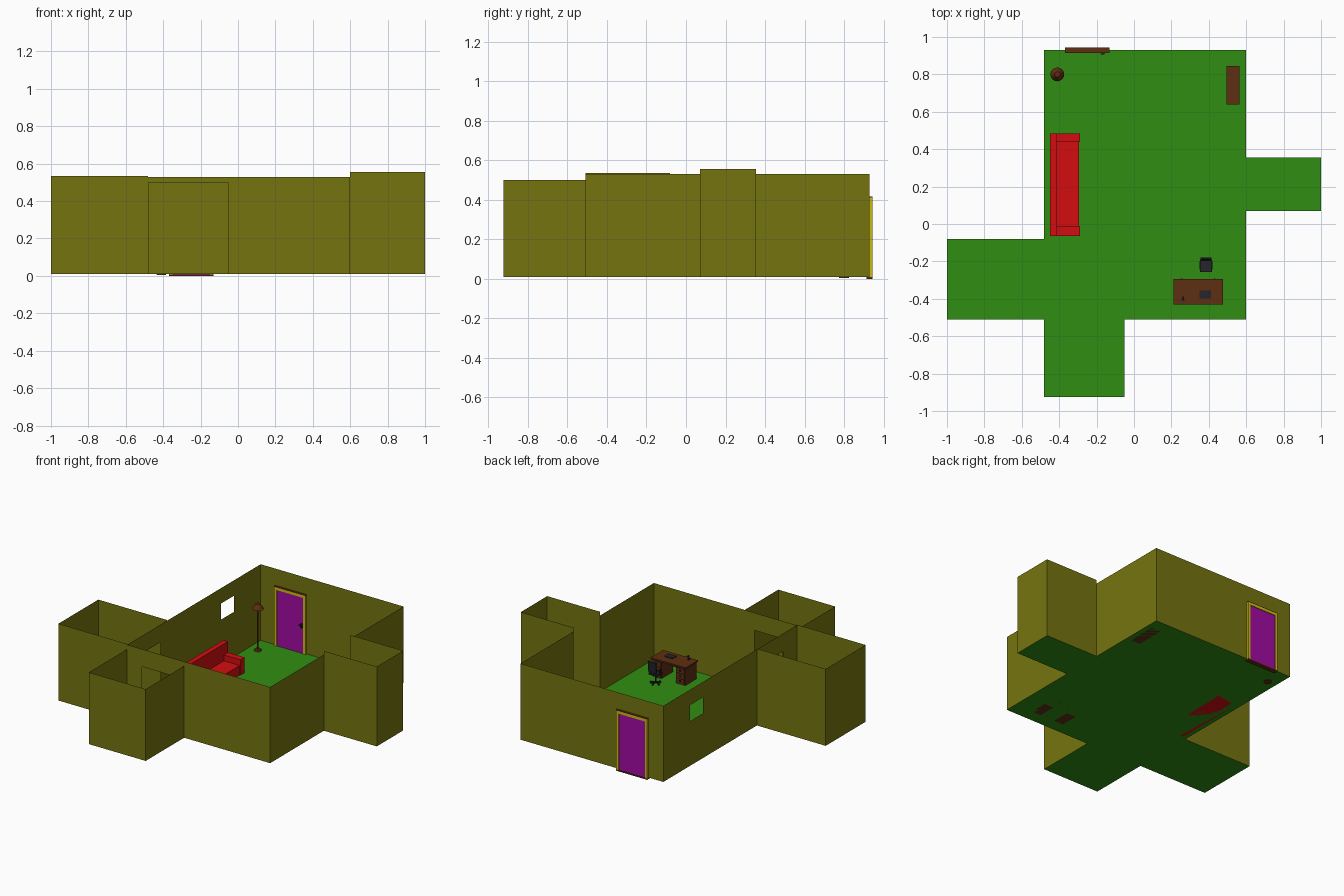
import bpy, bmesh, math
from mathutils import Matrix, Vector

if "Cube" in bpy.data.objects:
    bpy.data.objects.remove(bpy.data.objects["Cube"])


def mat(name, c):
    m = bpy.data.materials.new(name)
    m.diffuse_color = (*c, 1)
    m.use_nodes = True
    m.node_tree.nodes["Principled BSDF"].inputs["Base Color"].default_value = m.diffuse_color
    return m


OLIVE = mat("olive_wall", (0.175, 0.175, 0.005))
GREEN = mat("green_floor", (0.03, 0.27, 0.006))
RED = mat("red_fabric", (0.65, 0.004, 0.005))
BROWN = mat("brown_wood", (0.11, 0.028, 0.006))
PURPLE = mat("purple_door", (0.36, 0.003, 0.36))
YELLOW = mat("yellow_trim", (0.6, 0.5, 0.005))
DARK = mat("dark_plastic", (0.018, 0.018, 0.024))
F = 0.01  # floor level


def finish(name, bm, m):
    me = bpy.data.meshes.new(name)
    bm.to_mesh(me)
    bm.free()
    ob = bpy.data.objects.new(name, me)
    me.materials.append(m)
    bpy.context.collection.objects.link(ob)
    return ob


def boxes(name, m, *spans):
    """One object made of boxes given as (x0, x1, y0, y1, z0, z1)."""
    bm = bmesh.new()
    for x0, x1, y0, y1, z0, z1 in spans:
        M = Matrix.Translation(((x0 + x1) / 2, (y0 + y1) / 2, (z0 + z1) / 2))
        bmesh.ops.create_cube(bm, size=1, matrix=M @ Matrix.Diagonal((x1 - x0, y1 - y0, z1 - z0, 1)))
    return finish(name, bm, m)


def cone(name, m, x, y, z0, z1, r0, r1, n=16):
    bm = bmesh.new()
    bmesh.ops.create_cone(bm, cap_ends=True, segments=n, radius1=r0, radius2=r1, depth=z1 - z0,
                          matrix=Matrix.Translation((x, y, (z0 + z1) / 2)))
    return finish(name, bm, m)


def wall(name, p, q, top, holes=()):
    """Upright sheet from p to q; holes are (s0, s1, z0, z1) along the wall."""
    p, q = Vector((*p, 0)), Vector((*q, 0))
    d = (q - p).normalized()
    ss = sorted({0, (q - p).length, *[v for h in holes for v in h[:2]]})
    zs = sorted({F, top, *[v for h in holes for v in h[2:]]})
    bm = bmesh.new()
    for a, b in zip(ss, ss[1:]):
        for u, v in zip(zs, zs[1:]):
            s, z = (a + b) / 2, (u + v) / 2
            if any(h[0] < s < h[1] and h[2] < z < h[3] for h in holes):
                continue
            bm.faces.new([bm.verts.new(p + d * t + Vector((0, 0, w)))
                          for t, w in ((a, u), (b, u), (b, v), (a, v))])
    bmesh.ops.remove_doubles(bm, verts=bm.verts, dist=1e-5)
    return finish(name, bm, OLIVE)


def floor(name, x0, x1, y0, y1):
    bm = bmesh.new()
    bm.faces.new([bm.verts.new((x, y, F)) for x, y in ((x0, y0), (x1, y0), (x1, y1), (x0, y1))])
    return finish(name, bm, GREEN)


# floors of the four rooms
floor("main_floor", -0.48, 0.60, -0.51, 0.93)
floor("left_floor", -1, -0.48, -0.51, -0.08)
floor("front_floor", -0.48, -0.05, -0.925, -0.51)
floor("right_floor", 0.60, 1, 0.07, 0.355)

# main room walls with doorways and a window
H = 0.53
wall("main_left_wall", (-0.48, -0.51), (-0.48, 0.93), H,
     [(0.15, 0.36, F, 0.41), (1.01, 1.155, 0.315, 0.425)])
wall("main_back_wall", (-0.48, 0.93), (0.60, 0.93), H, [(0.12, 0.34, F, 0.405)])
wall("main_front_wall", (-0.48, -0.51), (0.60, -0.51), H, [(0.11, 0.32, F, 0.41)])
wall("main_right_wall_front", (0.60, -0.51), (0.60, 0.07), H)
wall("main_right_wall_back", (0.60, 0.355), (0.60, 0.93), H)


# side rooms: each a run of three walls
def room(name, pts, top):
    for i, (p, q) in enumerate(zip(pts, pts[1:])):
        wall(f"{name}_wall_{i + 1}", p, q, top)


room("left_room", [(-0.48, -0.08), (-1, -0.08), (-1, -0.51), (-0.48, -0.51)], 0.535)
room("front_room", [(-0.48, -0.51), (-0.48, -0.925), (-0.05, -0.925), (-0.05, -0.51)], 0.50)
room("right_room", [(0.60, 0.07), (1, 0.07), (1, 0.355), (0.60, 0.355)], 0.555)

# outer door
boxes("door_frame", YELLOW, (-0.368, -0.35, 0.915, 0.945, 0.008, 0.412),
      (-0.15, -0.132, 0.915, 0.945, 0.008, 0.412), (-0.35, -0.15, 0.915, 0.945, 0.394, 0.412))
boxes("door_cap", BROWN, (-0.368, -0.132, 0.915, 0.945, 0.412, 0.416))
boxes("door_threshold", BROWN, (-0.368, -0.132, 0.913, 0.945, 0, 0.008))
boxes("door_panel", PURPLE, (-0.35, -0.15, 0.921, 0.94, 0.008, 0.394))
boxes("door_handle", DARK, (-0.168, -0.158, 0.911, 0.921, 0.185, 0.215),
      (-0.178, -0.158, 0.906, 0.911, 0.2, 0.208))

# couch
boxes("couch_back", RED, (-0.45, -0.415, -0.065, 0.485, F, 0.19))
boxes("couch_seat", RED, (-0.415, -0.295, -0.01, 0.44, F, 0.075))
boxes("couch_arms", RED, (-0.415, -0.29, -0.065, -0.01, F, 0.115),
      (-0.415, -0.29, 0.44, 0.485, F, 0.115))

# floor lamp
cone("lamp_base", BROWN, -0.41, 0.80, 0.004, 0.02, 0.026, 0.02)
cone("lamp_pole", BROWN, -0.41, 0.80, 0.02, 0.30, 0.004, 0.004, 8)
cone("lamp_shade", BROWN, -0.41, 0.80, 0.295, 0.33, 0.037, 0.014)

# bookcase against the right wall
boxes("bookcase", BROWN, (0.56, 0.565, 0.64, 0.845, F, 0.36),
      (0.495, 0.56, 0.64, 0.647, F, 0.36), (0.495, 0.56, 0.838, 0.845, F, 0.36),
      *[(0.495, 0.56, 0.647, 0.838, z, z + 0.007) for z in (F, 0.096, 0.182, 0.268, 0.353)])

# desk with two drawer pedestals
boxes("desk_top", BROWN, (0.21, 0.475, -0.43, -0.295, 0.127, 0.137))
for side, x in (("left", 0.218), ("right", 0.397)):
    boxes(side + "_pedestal", BROWN, (x, x + 0.07, -0.425, -0.303, F, 0.127))
    boxes(side + "_drawers", BROWN,
          *[(x + 0.006, x + 0.064, -0.303, -0.299, z, z + 0.03) for z in (0.018, 0.054, 0.09)])
    boxes(side + "_drawer_knobs", DARK,
          *[(x + 0.03, x + 0.04, -0.299, -0.291, z, z + 0.007) for z in (0.03, 0.066, 0.102)])
boxes("desk_rear_panel", BROWN, (0.288, 0.397, -0.425, -0.419, 0.05, 0.127))
boxes("desk_pad", DARK, (0.35, 0.412, -0.397, -0.355, 0.137, 0.142))
cone("desk_ornament_base", DARK, 0.262, -0.405, 0.137, 0.141, 0.009, 0.009, 8)
boxes("desk_ornament", DARK, (0.26, 0.264, -0.407, -0.403, 0.141, 0.165),
      (0.258, 0.268, -0.407, -0.388, 0.16, 0.166))

# swivel chair
CX, CY = 0.385, -0.222
boxes("chair_seat", DARK, (CX - 0.032, CX + 0.032, CY - 0.035, CY + 0.03, 0.075, 0.088))
back = boxes("chair_back", DARK, (-0.03, 0.03, -0.004, 0.004, 0, 0.075))
back.location = (CX, CY + 0.032, 0.098)
back.rotation_euler.x = math.radians(-5)
boxes("chair_back_bar", DARK, (CX - 0.006, CX + 0.006, CY + 0.03, CY + 0.036, 0.078, 0.11))
boxes("chair_arms", DARK, *[s for x in (CX - 0.036, CX + 0.03) for s in (
    (x, x + 0.006, CY - 0.02, CY + 0.025, 0.112, 0.117), (x, x + 0.006, CY, CY + 0.006, 0.08, 0.112))])
cone("chair_post", DARK, CX, CY, 0.022, 0.075, 0.005, 0.005, 8)
for i in range(5):
    a = math.tau * i / 5 + math.pi / 2
    leg = boxes(f"chair_leg_{i + 1}", DARK, (0, 0.034, -0.003, 0.003, 0.018, 0.025),
                (0.026, 0.034, -0.003, 0.003, F, 0.018))
    leg.location = (CX, CY, 0)
    leg.rotation_euler.z = a
